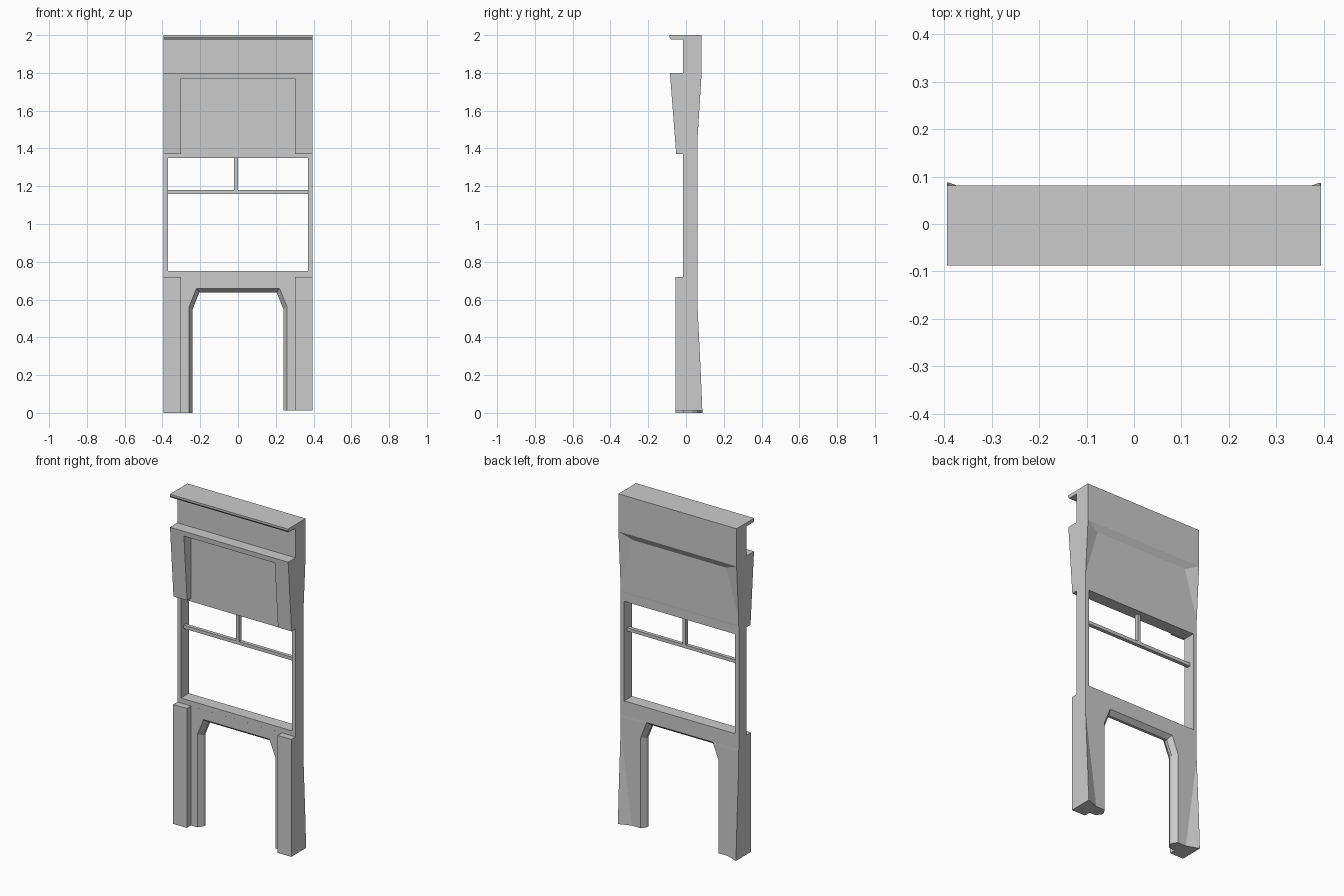
import bpy, bmesh

if "Cube" in bpy.data.objects:
    bpy.data.objects.remove(bpy.data.objects["Cube"])

HALF = 0.394      # half width of the panel
FACE = -0.015     # plane of the front wall
BACK = 0.06       # plane of the rear wall


def finish(name, bm):
    bmesh.ops.recalc_face_normals(bm, faces=bm.faces)
    me = bpy.data.meshes.new(name)
    bm.to_mesh(me)
    bm.free()
    ob = bpy.data.objects.new(name, me)
    bpy.context.collection.objects.link(ob)
    return ob


def loft(name, rings):
    bm = bmesh.new()
    loops = [[bm.verts.new(p) for p in ring] for ring in rings]
    n = len(loops[0])
    for a, b in zip(loops, loops[1:]):
        for i in range(n):
            j = (i + 1) % n
            bm.faces.new((a[i], a[j], b[j], b[i]))
    bm.faces.new(loops[0])
    bm.faces.new(loops[-1])
    return finish(name, bm)


def box(name, x0, x1, y0, y1, z0, z1):
    return loft(name, [[(x0, y, z0), (x1, y, z0), (x1, y, z1), (x0, y, z1)]
                       for y in (y0, y1)])


def hull(name, half_points):
    # convex solid from points mirrored across x
    bm = bmesh.new()
    for x, y, z in half_points:
        for s in (-1, 1):
            bm.verts.new((s * x, y, z))
    bmesh.ops.convex_hull(bm, input=bm.verts)
    return finish(name, bm)


# Wall: side profile (y, z) with lip, hood, lower piers and flared back
profile = [(-0.055, 0), (-0.055, 0.72), (FACE, 0.72), (FACE, 1.37),
           (-0.052, 1.37), (-0.085, 1.80), (FACE, 1.80), (FACE, 1.978),
           (-0.08, 1.978), (-0.087, 1.988), (-0.087, 2.0), (0.081, 2.0),
           (0.081, 1.77), (BACK, 1.40), (BACK, 0.66), (0.087, 0)]
wall = loft("wall_panel", [[(x, y, z) for y, z in profile] for x in (-HALF, HALF)])

# Doorway: angled top corners, pointed inwards by front and back chamfers
def arch(y, w, top_w, shoulder, top):
    half = [(w, -0.1), (w, shoulder), (top_w, top)]
    return [(-x, y, z) for x, z in half] + [(x, y, z) for x, z in reversed(half)]

outer, inner = (0.26, 0.56, 0.66), (0.24, 0.55, 0.637)
door_rings = [arch(y, s[0], t, s[1], s[2]) for y, s, t in (
    (-0.2, outer, 0.22), (FACE - 0.0005, outer, 0.22), (0.015, inner, 0.205),
    (0.032, inner, 0.205), (BACK + 0.001, outer, 0.22), (0.2, outer, 0.22))]

cutters = [
    # front recesses between the hood cheeks and between the lower piers
    box("hood_recess", -0.303, 0.303, -0.2, FACE - 0.0002, 1.30, 1.77),
    box("pier_gap", -0.303, 0.303, -0.2, FACE - 0.0002, -0.1, 0.76),
    # shallow bevelled recesses on the back
    hull("upper_back_recess", [(0.31, 0.0605, 1.735), (0.41, 0.0605, 1.39),
                               (0.41, 0.0850, 1.780)]),
    hull("lower_back_recess", [(0.31, 0.0605, -0.05), (0.41, 0.0605, 0.69),
                               (0.41, 0.0970, -0.05)]),
    # openings, and the slightly shorter right leg
    box("window_opening", -0.37, 0.37, -0.2, 0.2, 0.75, 1.35),
    loft("door_opening", door_rings),
    box("leg_trim", 0.1, 0.6, -0.3, 0.3, -0.1, 0.012),
]
for c in cutters:
    m = wall.modifiers.new(c.name, 'BOOLEAN')
    m.operation, m.solver, m.object = 'DIFFERENCE', 'EXACT', c

# Bake the cuts and drop the cutters
bpy.context.view_layer.update()
baked = bpy.data.meshes.new_from_object(
    wall.evaluated_get(bpy.context.evaluated_depsgraph_get()))
wall.modifiers.clear()
wall.data = baked
for c in cutters:
    bpy.data.objects.remove(c)

# Window bars
box("window_crossbar", -0.37, 0.37, 0.01, 0.032, 1.16, 1.18)
box("window_mullion", -0.02, 0.0, 0.01, 0.032, 1.18, 1.35)
